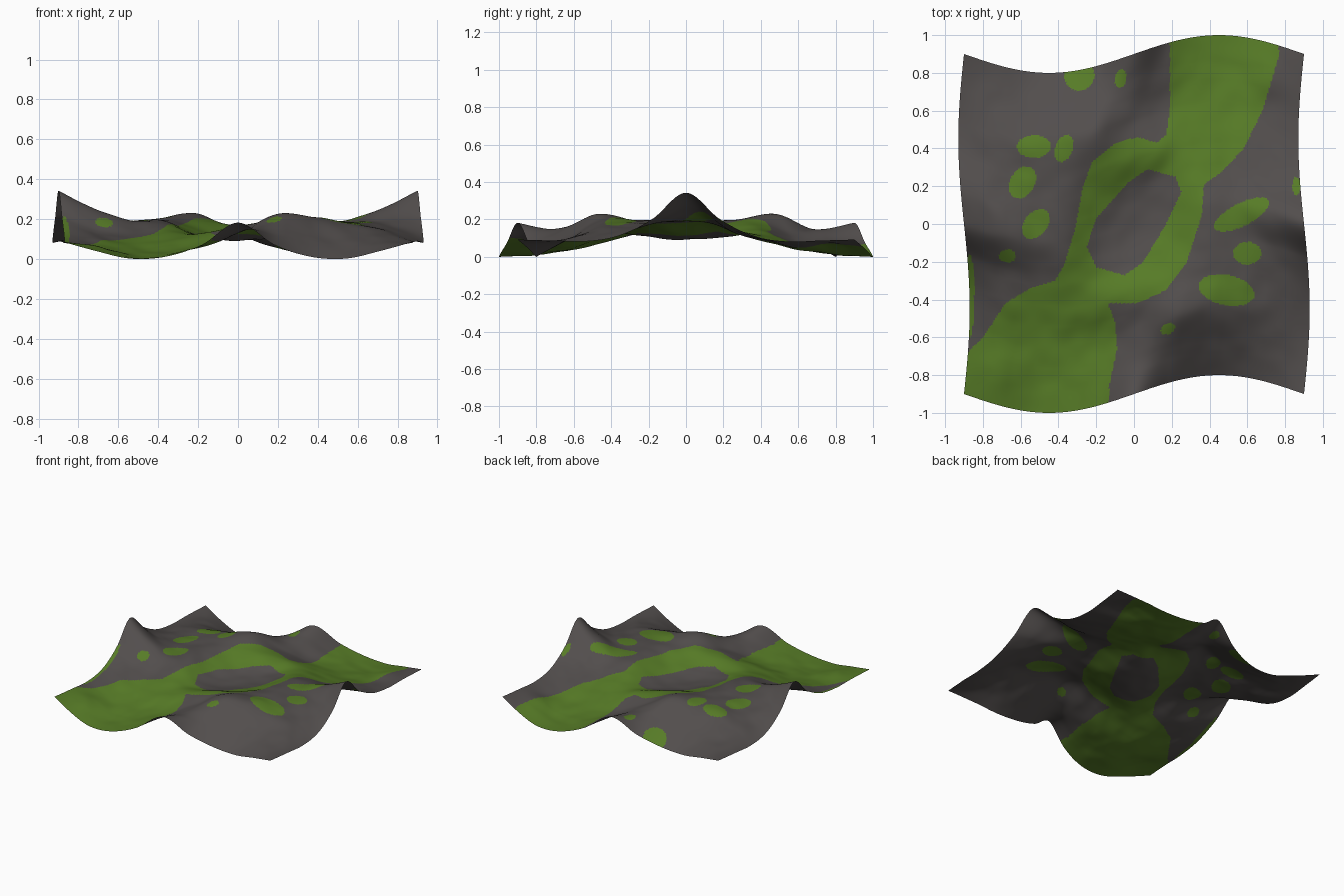
import bpy, bmesh, math
from mathutils import Vector, noise

if "Cube" in bpy.data.objects:
    bpy.data.objects.remove(bpy.data.objects["Cube"])

HALF = 0.9      # half size of the unwarped tile
STEP = 0.18     # spacing of the height control grid
SEGMENTS = 240

# Height control rows from the front edge to the centre line; the back half is point-symmetric
ROWS = [
    [.10, .05, .01, .02, .08, .19, .08, .02, .01, .05, .10],
    [.095, .07, .02, .03, .08, .15, .15, .12, .10, .10, .095],
    [.09, .06, .04, .05, .08, .15, .235, .21, .18, .14, .09],
    [.12, .10, .08, .10, .14, .18, .20, .205, .19, .16, .12],
    [.21, .15, .13, .15, .12, .12, .15, .20, .195, .20, .21],
    [.35, .26, .20, .19, .12, .10, .12, .19, .20, .26, .35],
]
GRID = ROWS + [row[::-1] for row in ROWS[4::-1]]

# Grass strip crossing the tile, and the bare hollow in its middle
GRASS = [(-.95, -.74), (-.88, -.68), (-.80, -.60), (-.68, -.42), (-.55, -.34), (-.42, -.30),
         (-.37, -.22), (-.31, -.02), (-.27, .20), (-.22, .33), (-.10, .43), (.02, .46),
         (.12, .43), (.17, .47), (.19, .60), (.19, 1.05), (.75, 1.05), (.77, .90),
         (.68, .60), (.58, .40), (.47, .28), (.37, .21), (.36, .05), (.28, -.20),
         (.17, -.35), (.02, -.42), (-.14, -.42), (-.10, -.52), (-.09, -.66),
         (-.13, -.85), (-.14, -1.05), (-.95, -1.05)]
HOLLOW = [(.07, .29), (.22, .25), (.25, .17), (.17, .0), (.05, -.20), (-.05, -.27),
          (-.20, -.23), (-.25, -.12), (-.20, .03), (-.03, .22)]

# Small grass patches: x, y, radius x, radius y, turn in degrees
PATCHES = [(-.53, .41, .09, .06, 0), (-.37, .40, .045, .075, -20), (-.59, .22, .065, .09, -30),
           (-.52, .0, .06, .09, -40), (-.67, -.17, .045, .035, 0), (.57, .05, .16, .06, 27),
           (.60, -.155, .075, .06, 0), (.49, -.35, .15, .08, -12), (.18, -.555, .04, .027, 25),
           (-.29, .79, .08, .085, 0), (-.07, .77, .03, .05, -10), (-.87, -.38, .025, .22, 0),
           (.86, .20, .02, .05, 0)]


def spline(values, pos):
    """Catmull-Rom through evenly spaced values."""
    i = min(int(pos), len(values) - 2)
    t = pos - i
    b, c = values[i], values[i + 1]
    a = values[i - 1] if i > 0 else 2 * b - c
    d = values[i + 2] if i + 2 < len(values) else 2 * c - b
    return b + .5 * t * (c - a + t * (2 * a - 5 * b + 4 * c - d + t * (3 * (b - c) + d - a)))


def inside(poly, x, y):
    hit = False
    for (x1, y1), (x2, y2) in zip(poly, poly[1:] + poly[:1]):
        if (y1 > y) != (y2 > y) and x < (x2 - x1) * (y - y1) / (y2 - y1) + x1:
            hit = not hit
    return hit


def in_patch(patch, x, y):
    px, py, rx, ry, turn = patch
    c, s = math.cos(math.radians(turn)), math.sin(math.radians(turn))
    dx, dy = x - px, y - py
    return ((dx * c + dy * s) / rx) ** 2 + ((dy * c - dx * s) / ry) ** 2 < 1


def is_grass(x, y):
    if inside(GRASS, x, y):
        return not inside(HOLLOW, x, y)
    return any(in_patch(p, x, y) for p in PATCHES)


def material(name, colour):
    mat = bpy.data.materials.new(name)
    mat.diffuse_color = (*colour, 1)
    mat.use_nodes = True
    mat.node_tree.nodes["Principled BSDF"].inputs["Base Color"].default_value = mat.diffuse_color
    return mat


# Terrain sheet: wavy-edged grid lifted by the control heights
bm = bmesh.new()
bmesh.ops.create_grid(bm, x_segments=SEGMENTS, y_segments=SEGMENTS, size=HALF)
columns = {}
for v in bm.verts:
    s, t = v.co.x, v.co.y
    key = round(s, 4)
    if key not in columns:
        pos = max(0, (s + HALF) / STEP)
        columns[key] = [spline(row, pos) for row in GRID]
    z = spline(columns[key], max(0, (t + HALF) / STEP))
    fade = min(1, (HALF - max(abs(s), abs(t))) / .15)
    z += .006 * fade * noise.noise(Vector((s * 9, t * 9, 3)))
    v.co = (s - .03 * math.sin(math.pi * t / HALF), t + .1 * math.sin(math.pi * s / HALF), z)

# Rest the lowest point on the ground
low = min(v.co.z for v in bm.verts)
for v in bm.verts:
    v.co.z -= low

# Grass or rock by position
for f in bm.faces:
    c = f.calc_center_median()
    f.material_index = 1 if is_grass(c.x, c.y) else 0
    f.smooth = True

mesh = bpy.data.meshes.new("terrain")
bm.to_mesh(mesh)
bm.free()
mesh.materials.append(material("rock grey", (.085, .076, .074)))
mesh.materials.append(material("grass green", (.095, .20, .02)))
bpy.context.collection.objects.link(bpy.data.objects.new("terrain", mesh))
